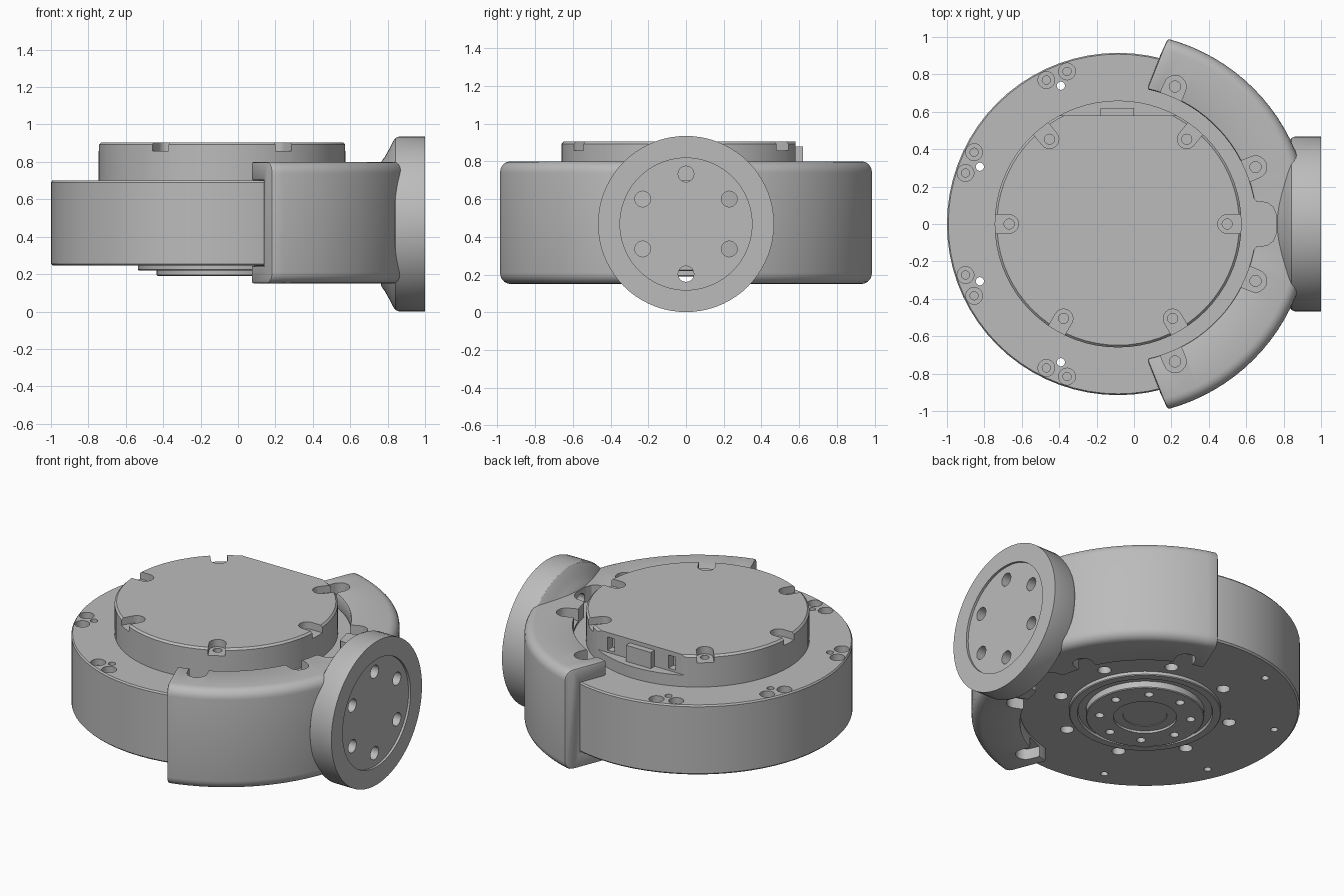
import bpy, bmesh, math
from math import sin, cos, radians, pi
from mathutils import Matrix, Vector

if "Cube" in bpy.data.objects:
    bpy.data.objects.remove(bpy.data.objects["Cube"])

CX = -0.085                      # axis of the drum
grey = bpy.data.materials.new("machined grey")
grey.diffuse_color = (0.5, 0.5, 0.5, 1)
grey.use_nodes = True
grey.node_tree.nodes["Principled BSDF"].inputs["Base Color"].default_value = grey.diffuse_color


def make(name, bm):
    bmesh.ops.recalc_face_normals(bm, faces=bm.faces)
    me = bpy.data.meshes.new(name)
    bm.to_mesh(me)
    bm.free()
    me.materials.append(grey)
    ob = bpy.data.objects.new(name, me)
    bpy.context.collection.objects.link(ob)
    return ob


def prism(name, pts, z0, z1):
    """Extrude a flat outline upward."""
    bm = bmesh.new()
    lo = [bm.verts.new((x, y, z0)) for x, y in pts]
    hi = [bm.verts.new((x, y, z1)) for x, y in pts]
    n = len(pts)
    bm.faces.new(lo)
    bm.faces.new(hi)
    for i in range(n):
        j = (i + 1) % n
        bm.faces.new((lo[i], lo[j], hi[j], hi[i]))
    return make(name, bm)


def turned(name, prof, seg=72, matrix=Matrix.Translation((CX, 0, 0))):
    """Solid of revolution from (radius, height) points."""
    bm = bmesh.new()
    rings = [[bm.verts.new(matrix @ Vector((r * cos(2 * pi * k / seg), r * sin(2 * pi * k / seg), z)))
              for k in range(seg)] for r, z in prof]
    for a, b in zip(rings, rings[1:]):
        for k in range(seg):
            j = (k + 1) % seg
            bm.faces.new((a[k], a[j], b[j], b[k]))
    bm.faces.new(rings[0])
    bm.faces.new(rings[-1])
    return make(name, bm)


def polar(r, deg):
    return CX + r * cos(radians(deg)), r * sin(radians(deg))


def hole(x, y, r, z0, z1):
    return prism("cutter", [(x + r * cos(2 * pi * k / 20), y + r * sin(2 * pi * k / 20)) for k in range(20)], z0, z1)


def slot(x, y, deg, r, length, z0, z1):
    """U-shaped cutter, open end pointing along deg."""
    a = radians(deg)
    pts = [(x + r * cos(a + pi / 2 + pi * k / 10), y + r * sin(a + pi / 2 + pi * k / 10)) for k in range(11)]
    dx, dy = length * cos(a), length * sin(a)
    pts += [(pts[-1][0] + dx, pts[-1][1] + dy), (pts[0][0] + dx, pts[0][1] + dy)]
    return prism("cutter", pts, z0, z1)


def box(name, x0, x1, y0, y1, z0, z1):
    return prism(name, [(x0, y0), (x1, y0), (x1, y1), (x0, y1)], z0, z1)


def apply(ob, mod):
    bpy.context.view_layer.objects.active = ob
    bpy.ops.object.modifier_apply(modifier=mod.name)


def cut(ob, cutters):
    for c in cutters:
        m = ob.modifiers.new("cut", 'BOOLEAN')
        m.operation, m.solver, m.object = 'DIFFERENCE', 'EXACT', c
        apply(ob, m)
        bpy.data.objects.remove(c)


def smooth(ob):
    bpy.ops.object.select_all(action='DESELECT')
    ob.select_set(True)
    bpy.context.view_layer.objects.active = ob
    bpy.ops.object.shade_smooth_by_angle(angle=radians(30))


# Drum body with paired counterbores and rim holes
drum = turned("drum", [(0.905, 0.245), (0.915, 0.255), (0.915, 0.69), (0.908, 0.70)])
cuts = []
for mid in (112.5, 157.5, 202.5, 247.5):
    for d in (-4, 4):
        p = polar(0.86, mid + d)
        cuts += [hole(*p, 0.045, 0.66, 0.75), hole(*p, 0.022, 0.58, 0.68)]
    cuts.append(hole(*polar(0.80, mid), 0.022, 0.2, 0.75))
for k in range(8):
    cuts.append(hole(*polar(0.52, 22.5 + 45 * k), 0.04, 0.2, 0.29))
cut(drum, cuts)

# Cap with a flat back and six screw notches
cap = turned("cap", [(0.66, 0.69), (0.66, 0.893), (0.648, 0.905)])
cuts = [box("cutter", -0.8, 0.6, 0.58, 0.8, 0.775, 1.0)]
for deg in (0, 51, 129, 180, 240, 300):
    p = polar(0.583, deg)
    cuts += [slot(*p, deg, 0.05, 0.2, 0.858, 1.0), hole(*p, 0.027, 0.80, 0.88)]
for x in (-0.33, 0.11):          # side pockets in the flat back
    cuts.append(box("cutter", x, x + 0.05, 0.53, 0.7, 0.79, 0.875))
cut(cap, cuts)
connector = box("connector", -0.18, 0.0, 0.57, 0.62, 0.775, 0.88)

# Output hub underneath
ring = turned("hub_ring", [(0.45, 0.26), (0.45, 0.225), (0.445, 0.22), (0.40, 0.22), (0.395, 0.235)])
hub = turned("hub", [(0.35, 0.26), (0.35, 0.195), (0.345, 0.19), (0.187, 0.19),
                     (0.187, 0.205), (0.13, 0.205), (0.128, 0.208)])
cut(hub, [hole(*polar(0.27, 45 * k + 10), 0.026, 0.15, 0.23) for k in range(8)])

# Bracket: C-shaped section swept around the drum
R0, R1, F = 0.737, 1.025, 0.06
arc = [radians(18 * k) for k in range(6)]
prof = [(R0, 0.15)]
prof += [(R1 - F + F * sin(a), 0.15 + F - F * cos(a)) for a in arc]
prof += [(R1 - F + F * cos(a), 0.80 - F + F * sin(a)) for a in arc]
prof += [(R0, 0.80), (R0, 0.70), (0.917, 0.70), (0.917, 0.245), (R0, 0.245)]
bm = bmesh.new()
STEPS = 40
sweep = []
for s in range(STEPS + 1):
    t = 2 * s / STEPS - 1
    sweep.append([bm.verts.new((*polar(r, t * (77.9 - 2.9 * (r - R0) / (R1 - R0))), z)) for r, z in prof])
for a, b in zip(sweep, sweep[1:]):
    for k in range(len(prof)):
        j = (k + 1) % len(prof)
        bm.faces.new((a[k], a[j], b[j], b[k]))
bm.faces.new(sweep[0])
bm.faces.new(sweep[-1])
bracket = make("bracket", bm)
m = bracket.modifiers.new("edge", 'BEVEL')
m.width, m.segments, m.limit_method, m.angle_limit = 0.012, 2, 'ANGLE', radians(40)
apply(bracket, m)

# Bracket screw slots above and below, and the central relief
cuts, screws = [], []
for deg in (-67.5, -22.5, 22.5, 67.5):
    p = polar(0.795, deg)
    cuts += [slot(*p, deg + 180, 0.06, 0.2, 0.725, 0.9), slot(*p, deg + 180, 0.06, 0.2, 0.1, 0.22),
             hole(*p, 0.03, 0.69, 0.75), hole(*p, 0.03, 0.2, 0.26)]
relief = [(0.55, -0.2), (0.62, -0.16), (0.655, -0.12), (0.71, -0.115), (0.745, -0.09), (0.76, -0.05)]
relief += [(x, -y) for x, y in reversed(relief)]
for z0, z1 in ((0.1, 0.3), (0.65, 0.9)):
    cuts.append(prism("cutter", relief, z0, z1))

# Flange on the side, with a flared neck and a shallow face recess
TO_X = Matrix.Translation((0, 0, 0.468)) @ Matrix.Rotation(pi / 2, 4, 'Y')
flange = turned("flange", [(0.315, 0.762), (0.335, 0.768), (0.36, 0.785), (0.40, 0.808), (0.44, 0.828),
                           (0.46, 0.842), (0.467, 0.86), (0.467, 1.0), (0.35, 1.0), (0.35, 0.985)],
                matrix=TO_X)


def flange_holes():
    out = []
    for k in range(6):
        a = radians(60 * k)
        c = hole(0.265 * cos(a), 0.265 * sin(a), 0.042, 0.70, 1.1)
        c.data.transform(TO_X)
        out.append(c)
    return out


cut(flange, flange_holes())
cut(bracket, cuts + flange_holes())

for ob in (drum, cap, ring, hub, bracket, flange):
    smooth(ob)
